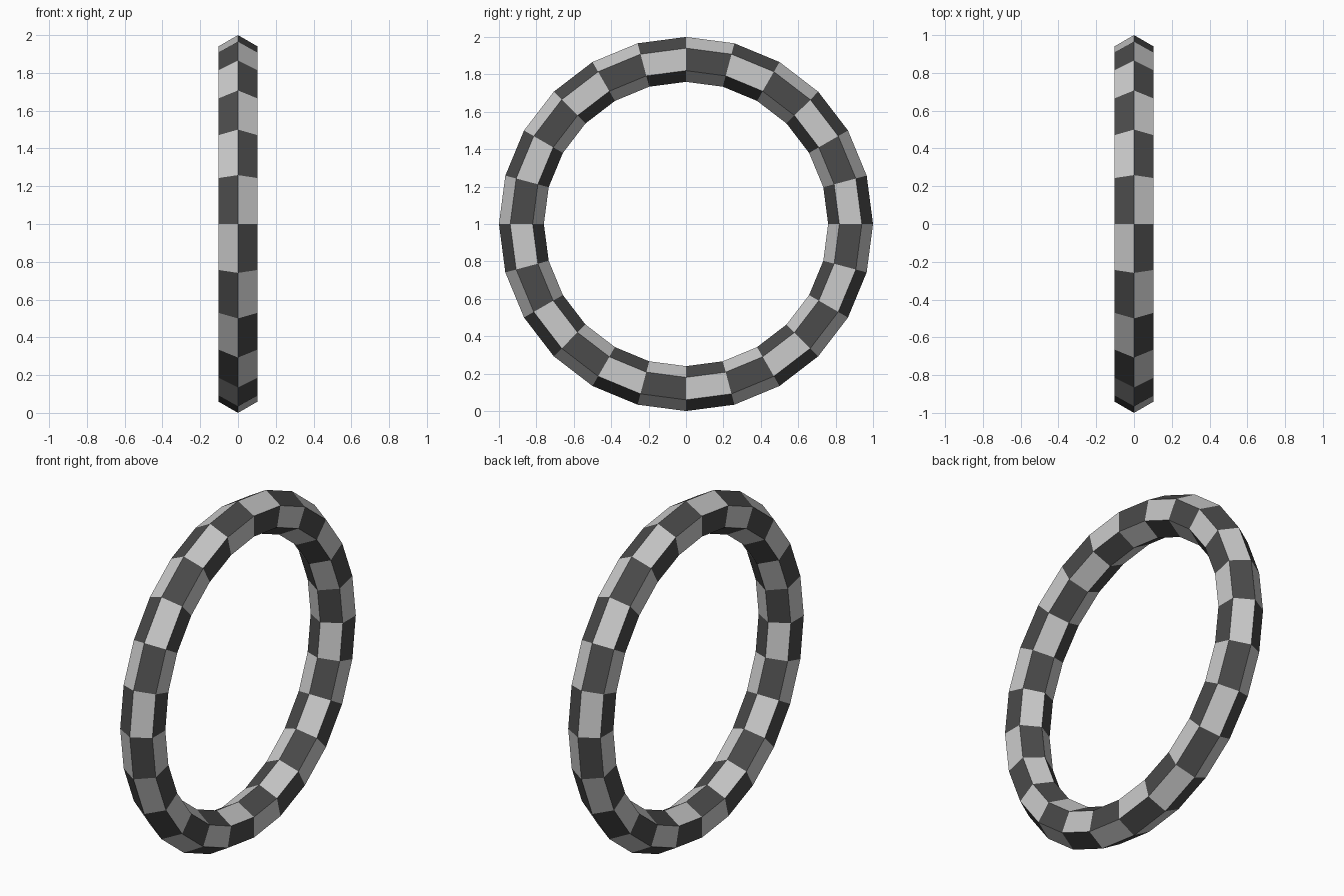
import bpy, bmesh
from math import sin, cos, tau

if "Cube" in bpy.data.objects:
    bpy.data.objects.remove(bpy.data.objects["Cube"])

SEGMENTS, SIDES = 24, 6      # steps around the ring, sides of its cross-section
MAJOR, MINOR = 0.88, 0.12


def material(name, value):
    mat = bpy.data.materials.new(name)
    mat.diffuse_color = (value, value, value, 1)
    mat.use_nodes = True
    mat.node_tree.nodes["Principled BSDF"].inputs["Base Color"].default_value = mat.diffuse_color
    return mat


# Upright ring with a hexagonal cross-section, axis along x
bm = bmesh.new()
rings = []
for i in range(SEGMENTS):
    a = tau * i / SEGMENTS
    ring = []
    for j in range(SIDES):
        b = tau * j / SIDES
        r = MAJOR + MINOR * cos(b)
        ring.append(bm.verts.new((MINOR * sin(b), r * sin(a), 1 + r * cos(a))))
    rings.append(ring)

# Checkerboard faces alternating light and dark
for i in range(SEGMENTS):
    here, there = rings[i], rings[(i + 1) % SEGMENTS]
    for j in range(SIDES):
        k = (j + 1) % SIDES
        face = bm.faces.new((here[j], here[k], there[k], there[j]))
        face.material_index = (i + j) % 2
bmesh.ops.recalc_face_normals(bm, faces=bm.faces)

mesh = bpy.data.meshes.new("checkered_ring")
bm.to_mesh(mesh)
bm.free()
mesh.materials.append(material("light_grey", 0.8))
mesh.materials.append(material("dark_grey", 0.07))
bpy.context.collection.objects.link(bpy.data.objects.new("checkered_ring", mesh))
